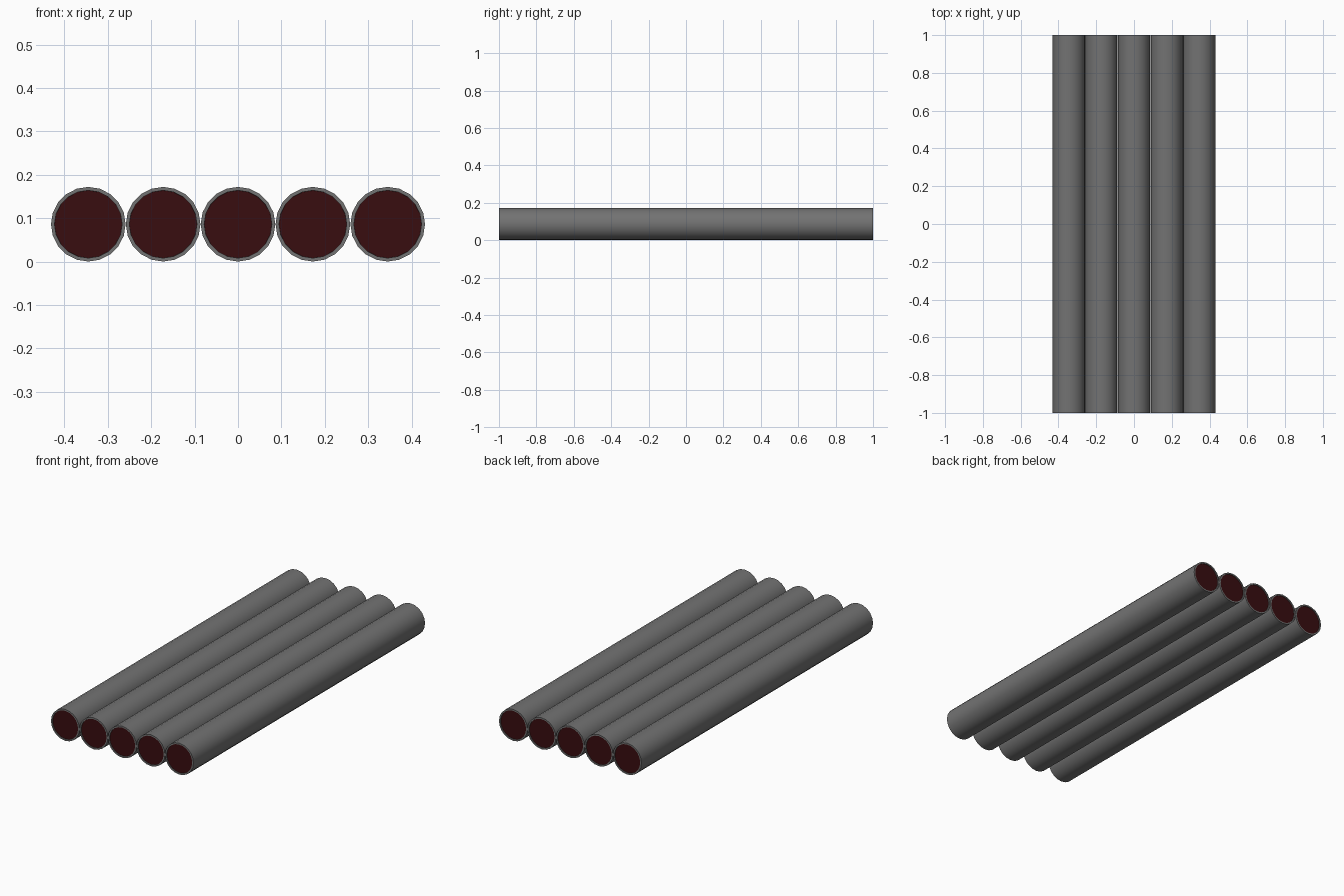
import bpy, bmesh, math
from mathutils import Matrix

if "Cube" in bpy.data.objects:
    bpy.data.objects.remove(bpy.data.objects["Cube"])

SIDES, R, R_IN, STEP, RECESS = 20, 0.086, 0.078, 0.1725, 0.004

red = bpy.data.materials.new("dark_red")
red.diffuse_color = (0.04, 0.004, 0.005, 1)
red.use_nodes = True
red.node_tree.nodes["Principled BSDF"].inputs["Base Color"].default_value = red.diffuse_color
grey = bpy.data.materials.new("pipe_grey")
grey.diffuse_color = (0.17, 0.17, 0.17, 1)
grey.use_nodes = True
grey.node_tree.nodes["Principled BSDF"].inputs["Base Color"].default_value = grey.diffuse_color


def make_pipe(name, x):
    bm = bmesh.new()
    turn = Matrix.Translation((0, 0, R)) @ Matrix.Rotation(math.pi / 2, 4, 'X')
    bmesh.ops.create_cone(bm, cap_ends=True, segments=SIDES, radius1=R,
                          radius2=R, depth=2, matrix=turn)
    # rim at each end, then a slightly sunken dark core
    ends = [f for f in bm.faces if len(f.verts) == SIDES]
    for f in ends:
        bmesh.ops.inset_region(bm, faces=[f], thickness=R - R_IN)
        bmesh.ops.inset_region(bm, faces=[f], thickness=0.0003, depth=-RECESS)
        f.material_index = 1
    mesh = bpy.data.meshes.new(name)
    bm.to_mesh(mesh)
    bm.free()
    mesh.materials.append(grey)
    mesh.materials.append(red)
    ob = bpy.data.objects.new(name, mesh)
    ob.location.x = x
    bpy.context.collection.objects.link(ob)
    bpy.ops.object.select_all(action='DESELECT')
    ob.select_set(True)
    bpy.context.view_layer.objects.active = ob
    bpy.ops.object.shade_smooth_by_angle(angle=math.radians(30))


# row of five pipes lying side by side
for i in range(5):
    make_pipe(f"pipe_{i + 1}", (i - 2) * STEP)
